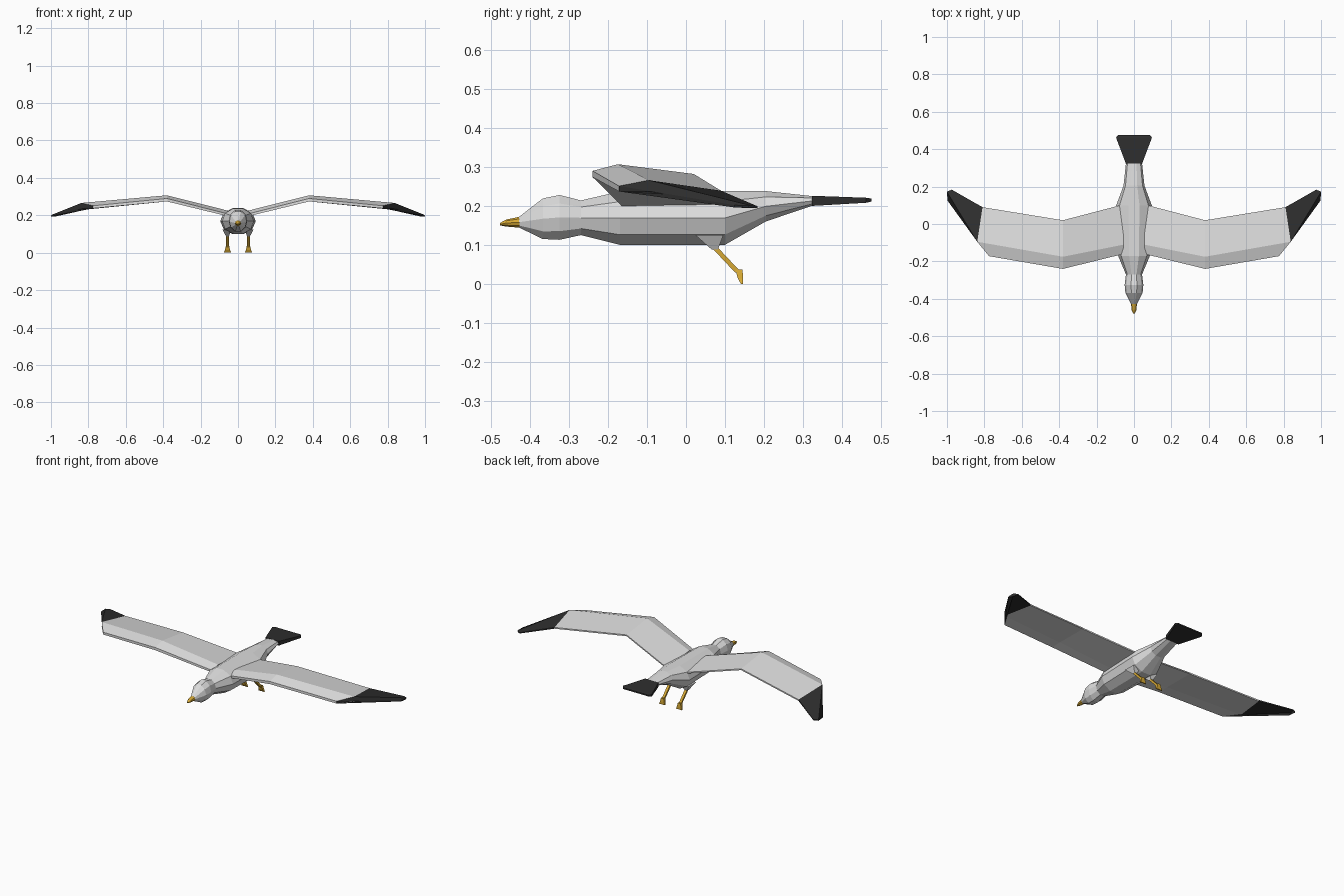
import bpy, bmesh, math

if "Cube" in bpy.data.objects:
    bpy.data.objects.remove(bpy.data.objects["Cube"])


def material(name, rgb):
    m = bpy.data.materials.new(name)
    m.diffuse_color = (*rgb, 1)
    m.use_nodes = True
    m.node_tree.nodes["Principled BSDF"].inputs["Base Color"].default_value = m.diffuse_color
    return m


WHITE = material("feather white", (0.72, 0.72, 0.72))
BLACK = material("feather black", (0.027, 0.027, 0.027))
GOLD = material("beak gold", (0.68, 0.40, 0.035))


def loft(name, rings, mats, pick=lambda i: 0):
    """Bridge equal-sized rings of points; pick(segment) gives the material slot."""
    bm = bmesh.new()
    loops = [[bm.verts.new(p) for p in r] for r in rings]
    n = len(loops[0])
    for i, (a, b) in enumerate(zip(loops, loops[1:])):
        for k in range(n):
            f = bm.faces.new((a[k], a[(k + 1) % n], b[(k + 1) % n], b[k]))
            f.material_index = pick(i)
    bm.faces.new(loops[0]).material_index = pick(0)
    bm.faces.new(loops[-1]).material_index = pick(len(loops) - 2)
    bmesh.ops.recalc_face_normals(bm, faces=bm.faces)
    me = bpy.data.meshes.new(name)
    bm.to_mesh(me)
    bm.free()
    for m in mats:
        me.materials.append(m)
    ob = bpy.data.objects.new(name, me)
    bpy.context.collection.objects.link(ob)
    return ob


def oval(y, w, z0, z1, n=10, x=0):
    """Upright n-sided ring at y; a flat side on top."""
    pts = []
    for k in range(n):
        a = 2 * math.pi * k / n
        pts.append((x + w * math.cos(a), y, (z0 + z1) / 2 + (z1 - z0) / 1.9 * math.sin(a)))
    return pts


def box_ring(x, y, z, w, d):
    """Flat rectangular ring around a point."""
    return [(x - w, y - d, z), (x + w, y - d, z), (x + w, y + d, z), (x - w, y + d, z)]


def mirror(ob):
    ob.modifiers.new("mirror", 'MIRROR')


# Body with head and neck: y, half width, bottom, top
loft("body", [oval(*r) for r in [
    (-0.43, 0.015, 0.145, 0.171), (-0.368, 0.046, 0.115, 0.219),
    (-0.325, 0.050, 0.113, 0.228), (-0.27, 0.043, 0.125, 0.214),
    (-0.17, 0.085, 0.10, 0.237), (0.10, 0.095, 0.10, 0.238),
    (0.205, 0.056, 0.16, 0.238), (0.326, 0.043, 0.201, 0.225)]], [WHITE])

# Beak
loft("beak", [oval(*r) for r in [
    (-0.428, 0.016, 0.144, 0.172), (-0.462, 0.012, 0.147, 0.165),
    (-0.478, 0.004, 0.150, 0.156)]], [GOLD])

# Fanned tail: y, half width, bottom, top
loft("tail", [[(-w, y, a), (w, y, a), (w, y, b), (-w, y, b)] for y, w, a, b in [
    (0.324, 0.044, 0.200, 0.226), (0.462, 0.096, 0.208, 0.221),
    (0.476, 0.085, 0.211, 0.219)]], [BLACK])

# Wing sections: leading edge, ridge, trailing edge, each x, y, bottom, top
sections = [
    [(0.055, -0.16, 0.195, 0.208), (0.055, -0.11, 0.196, 0.225), (0.055, 0.105, 0.198, 0.206)],
    [(0.38, -0.24, 0.274, 0.290), (0.38, -0.175, 0.276, 0.307), (0.38, 0.02, 0.274, 0.282)],
    [(0.775, -0.172, 0.237, 0.251), (0.838, -0.095, 0.237, 0.266), (0.81, 0.09, 0.231, 0.239)],
    [(0.997, 0.125, 0.196, 0.202), (1.0, 0.172, 0.194, 0.200), (0.975, 0.184, 0.194, 0.199)]]
wing = loft("wing", [[(x, y, t) for x, y, b, t in s] + [(x, y, b) for x, y, b, t in s[::-1]]
                     for s in sections], [WHITE, BLACK], lambda i: int(i == 2))
mirror(wing)

# Feathered thighs
mirror(loft("thigh", [box_ring(0.06, 0.06, 0.125, 0.024, 0.036),
                      box_ring(0.056, 0.074, 0.088, 0.008, 0.008)], [WHITE]))

# Legs trailing backwards, and webbed feet
mirror(loft("leg", [box_ring(0.056, 0.070, 0.097, 0.008, 0.008),
                    box_ring(0.056, 0.134, 0.029, 0.007, 0.008)], [GOLD]))
mirror(loft("foot", [box_ring(0.056, 0.136, 0.036, 0.009, 0.009),
                     box_ring(0.056, 0.140, 0.014, 0.014, 0.007),
                     box_ring(0.056, 0.144, 0.0, 0.020, 0.003)], [GOLD]))
